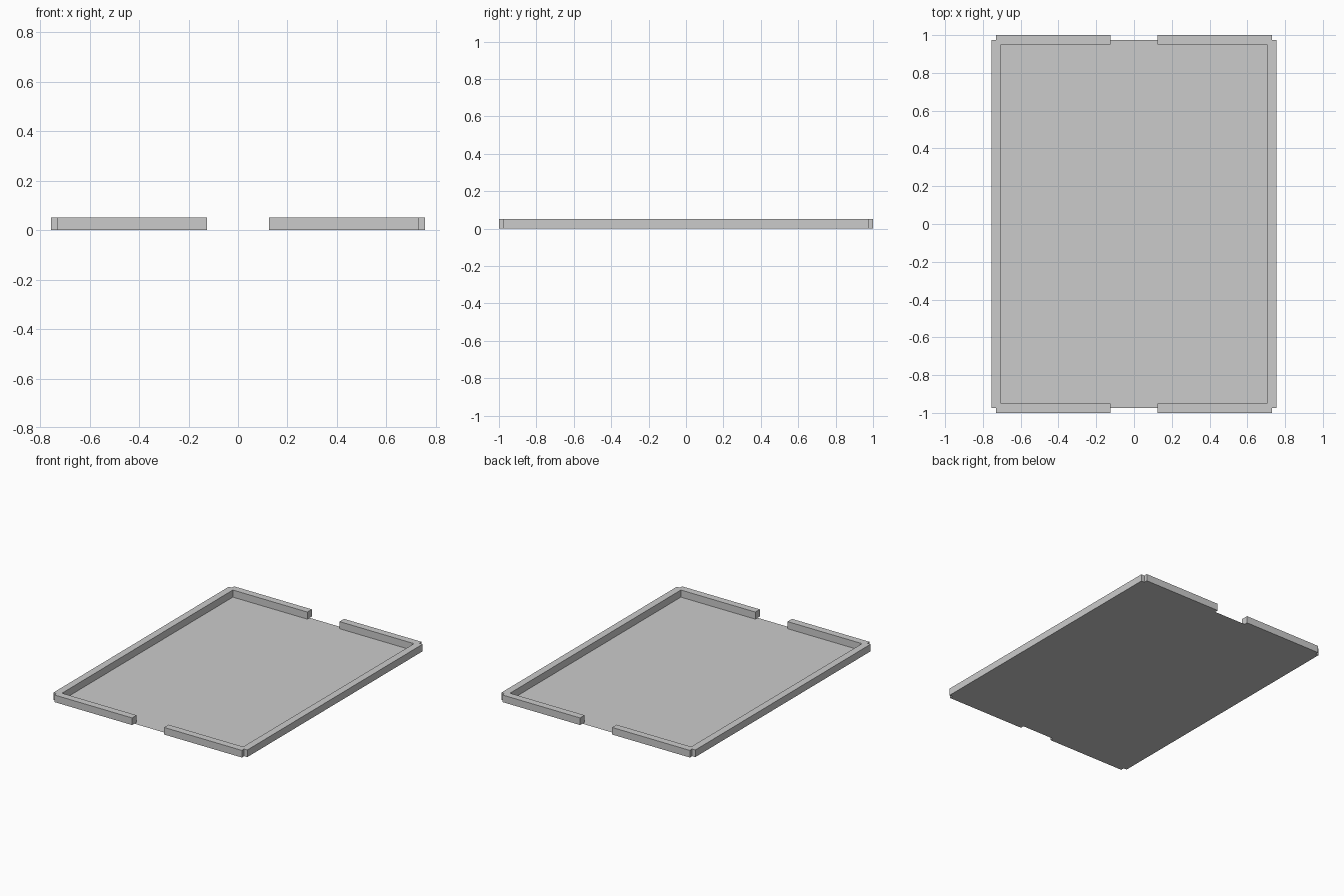
import bpy
import bmesh

if "Cube" in bpy.data.objects:
    bpy.data.objects.remove(bpy.data.objects["Cube"])

HEIGHT = 0.05             # rim height
IN_X, IN_Y = 0.705, 0.95  # inner faces of the rim
MID_X, MID_Y = 0.73, 0.975  # corner notch, also the floor edge in the gaps
OUT_X, OUT_Y = 0.755, 1.0   # outer faces of the rim
GAP = 0.125               # half width of the end openings


def outline_object(name, points, height=0.0):
    """Flat outline at z = 0, extruded upward when a height is given."""
    bm = bmesh.new()
    face = bm.faces.new([bm.verts.new((x, y, 0)) for x, y in points])
    if height:
        ext = bmesh.ops.extrude_face_region(bm, geom=[face], use_keep_orig=True)
        verts = [v for v in ext["geom"] if isinstance(v, bmesh.types.BMVert)]
        bmesh.ops.translate(bm, verts=verts, vec=(0, 0, height))
        bmesh.ops.recalc_face_normals(bm, faces=bm.faces[:])
    mesh = bpy.data.meshes.new(name)
    bm.to_mesh(mesh)
    bm.free()
    obj = bpy.data.objects.new(name, mesh)
    bpy.context.collection.objects.link(obj)
    return obj


def mirror_y(points):
    """Close a y > 0 half outline with its reflection."""
    return points + [(x, -y) for x, y in reversed(points)]


# Floor: thin sheet with a tab reaching into each end opening
floor = outline_object("floor", mirror_y([
    (IN_X, IN_Y), (GAP, IN_Y), (GAP, MID_Y),
    (-GAP, MID_Y), (-GAP, IN_Y), (-IN_X, IN_Y)][::1]
))
if floor.data.polygons[0].normal.z < 0:
    floor.data.flip_normals()

# Rim: a C-shaped wall with notched corners on each side
half = [(OUT_X, MID_Y), (MID_X, MID_Y), (MID_X, OUT_Y),
        (GAP, OUT_Y), (GAP, IN_Y), (IN_X, IN_Y)]
for side, name in ((1, "right_rim"), (-1, "left_rim")):
    outline_object(name, mirror_y([(side * x, y) for x, y in half]), HEIGHT)
